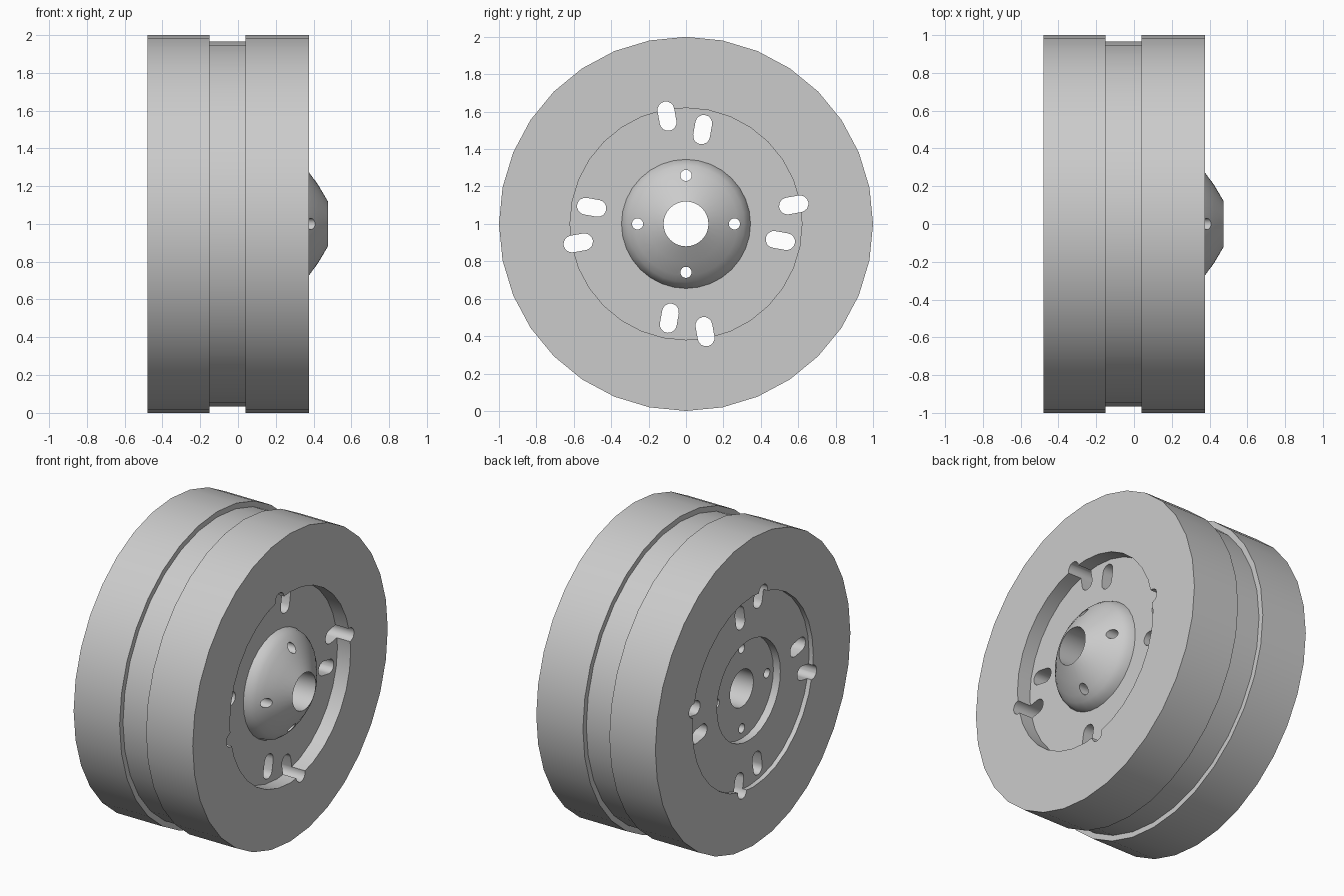
import bpy
import bmesh
from math import sin, cos, pi, radians
from mathutils import Matrix, Vector

default = bpy.data.objects.get("Cube")
if default:
    bpy.data.objects.remove(default, do_unlink=True)

SEGMENTS = 32
AXLE = Vector((0, 0, 1))  # wheel centre, axle runs along x

grey = bpy.data.materials.new("light_grey")
grey.use_nodes = True
grey.diffuse_color = (0.6, 0.6, 0.6, 1)
grey.node_tree.nodes["Principled BSDF"].inputs["Base Color"].default_value = (0.6, 0.6, 0.6, 1)


def make_object(name, bm):
    bmesh.ops.recalc_face_normals(bm, faces=bm.faces[:])
    mesh = bpy.data.meshes.new(name)
    bm.to_mesh(mesh)
    bm.free()
    mesh.materials.append(grey)
    obj = bpy.data.objects.new(name, mesh)
    bpy.context.collection.objects.link(obj)
    return obj


def lathe(bm, profile):
    """Revolve a closed (x, radius) outline around the axle."""
    rings = []
    for i in range(SEGMENTS):
        a = 2 * pi * i / SEGMENTS
        rings.append([bm.verts.new(AXLE + Vector((x, r * cos(a), r * sin(a)))) for x, r in profile])
    n = len(profile)
    for i in range(SEGMENTS):
        a, b = rings[i], rings[(i + 1) % SEGMENTS]
        for j in range(n):
            k = (j + 1) % n
            bm.faces.new((a[j], a[k], b[k], b[j]))


def punch(bm, angle, distance, radius, half_length=0.0, steps=8):
    """Add a prism along the axle: round, or a slot stretched radially."""
    outline = []
    for end in (1, -1):
        for i in range(steps + 1):
            if half_length == 0 and i == steps:
                continue
            t = -pi / 2 + pi * i / steps + (0 if end > 0 else pi)
            outline.append((distance + end * half_length + radius * cos(t), radius * sin(t)))
    turn = Matrix.Rotation(angle, 3, "X")
    caps = [[bm.verts.new(AXLE + turn @ Vector((x, u, v))) for u, v in outline] for x in (-0.8, 0.8)]
    bm.faces.new(caps[0])
    bm.faces.new(caps[1])
    n = len(outline)
    for j in range(n):
        k = (j + 1) % n
        bm.faces.new((caps[0][j], caps[0][k], caps[1][k], caps[1][j]))


# Wheel body: grooved tread, recessed faces, domed hub and axle bore
tread = [(-0.48, 1.0), (-0.15, 1.0), (-0.15, 0.965), (0.04, 0.965), (0.04, 1.0), (0.375, 1.0)]
front_recess = [(0.375, 0.62), (0.28, 0.62)]
dome = [(0.28, 0.345), (0.315, 0.335), (0.345, 0.312), (0.375, 0.277), (0.425, 0.205), (0.475, 0.12)]
back_recess = [(-0.40, 0.12), (-0.40, 0.325), (-0.45, 0.325), (-0.45, 0.62), (-0.48, 0.62)]
bm = bmesh.new()
lathe(bm, tread + front_recess + dome + back_recess)
wheel = make_object("wheel", bm)

# Paired slots and bolt holes, repeated every quarter turn
bm = bmesh.new()
for quarter in range(4):
    base = quarter * pi / 2
    punch(bm, base + radians(10), 0.585, 0.045, 0.034)
    punch(bm, base - radians(10), 0.512, 0.045, 0.034)
    punch(bm, base, 0.259, 0.03)
cutter = make_object("hole_cutter", bm)
cutter.hide_render = True

cut = wheel.modifiers.new("holes", "BOOLEAN")
cut.operation = "DIFFERENCE"
cut.solver = "EXACT"
cut.object = cutter

bpy.ops.object.select_all(action="DESELECT")
wheel.select_set(True)
bpy.context.view_layer.objects.active = wheel
bpy.ops.object.modifier_apply(modifier=cut.name)
bpy.data.objects.remove(cutter, do_unlink=True)
bpy.ops.object.shade_smooth_by_angle(angle=radians(30))
